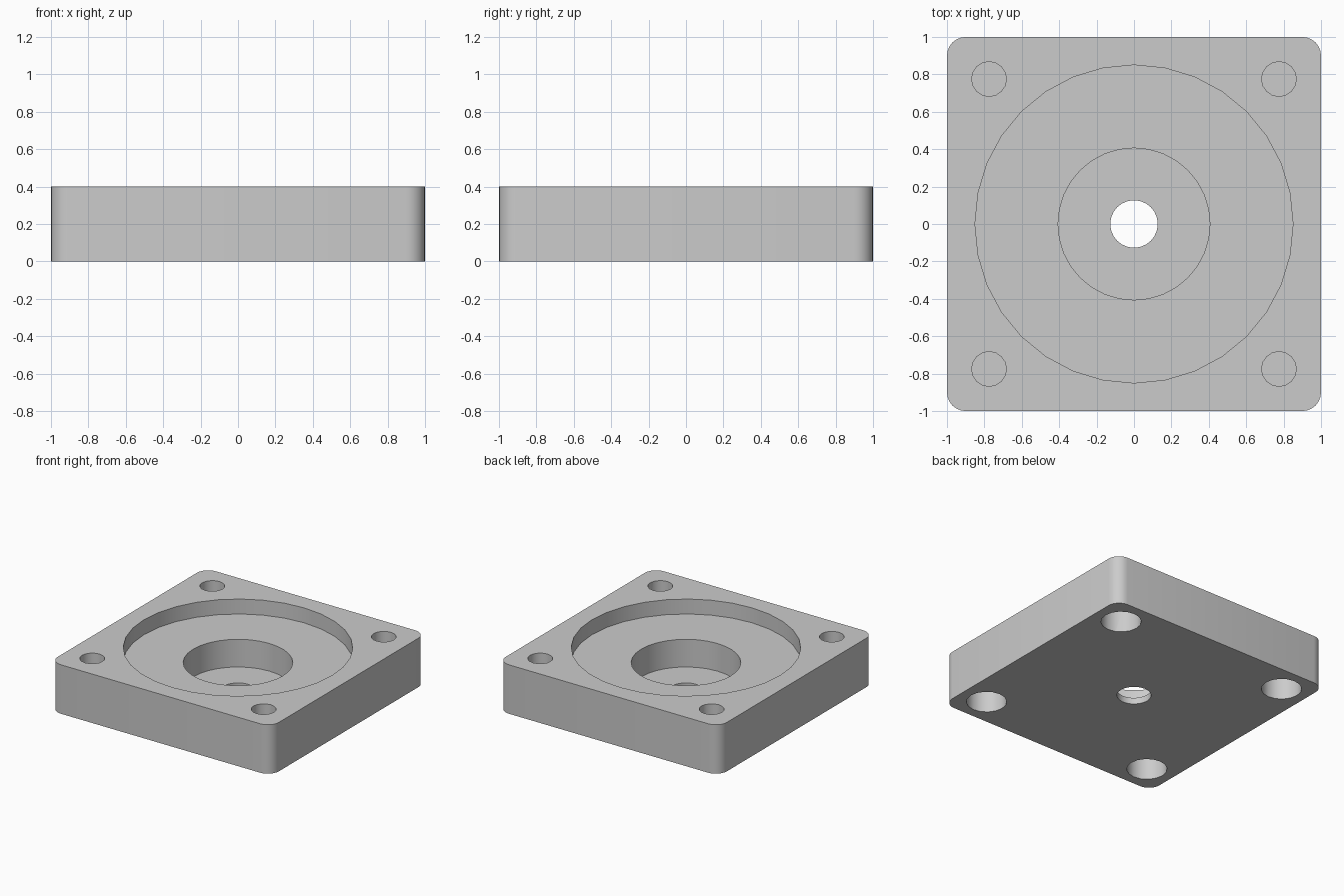
import bpy
import bmesh
from math import radians

cube = bpy.data.objects.get("Cube")
if cube:
    bpy.data.objects.remove(cube, do_unlink=True)

SIDE, HEIGHT, CORNER = 2.0, 0.4, 0.1
HOLE_POS = 0.775

# Single flat grey
grey = bpy.data.materials.new("plain_grey")
grey.use_nodes = True
colour = (0.6, 0.6, 0.6, 1)
grey.diffuse_color = colour
grey.node_tree.nodes["Principled BSDF"].inputs["Base Color"].default_value = colour


# Square plate with rounded vertical corners
def rounded_plate(name):
    bm = bmesh.new()
    bmesh.ops.create_cube(bm, size=1)
    for v in bm.verts:
        v.co = (v.co.x * SIDE, v.co.y * SIDE, (v.co.z + 0.5) * HEIGHT)
    upright = [e for e in bm.edges
               if abs(e.verts[0].co.z - e.verts[1].co.z) > HEIGHT / 2]
    bmesh.ops.bevel(bm, geom=upright, offset=CORNER, segments=6,
                    profile=0.5, affect='EDGES')
    mesh = bpy.data.meshes.new(name)
    bm.to_mesh(mesh)
    bm.free()
    mesh.materials.append(grey)
    obj = bpy.data.objects.new(name, mesh)
    bpy.context.collection.objects.link(obj)
    return obj


# Subtract a round hole running from one height to another
def cut_hole(target, radius, bottom, top, sides, x=0, y=0):
    bpy.ops.mesh.primitive_cylinder_add(
        vertices=sides, radius=radius, depth=top - bottom,
        location=(x, y, (top + bottom) / 2))
    cutter = bpy.context.object
    cutter.name = "hole_cutter"
    cutter.hide_render = True
    cutter.data.materials.append(grey)
    mod = target.modifiers.new("hole", 'BOOLEAN')
    mod.operation = 'DIFFERENCE'
    mod.solver = 'EXACT'
    mod.object = cutter
    bpy.ops.object.select_all(action='DESELECT')
    bpy.context.view_layer.objects.active = target
    target.select_set(True)
    bpy.ops.object.modifier_apply(modifier=mod.name)
    bpy.data.objects.remove(cutter, do_unlink=True)


plate = rounded_plate("mounting_plate")

# Stepped centre: wide shallow pocket, deep bore, through hole
cut_hole(plate, 0.85, 0.278, 0.5, 32)
cut_hole(plate, 0.406, 0.052, 0.5, 32)
cut_hole(plate, 0.127, -0.1, 0.5, 24)

# Corner screw holes above, wider counterbores below, thin web between
for sx in (-1, 1):
    for sy in (-1, 1):
        x, y = sx * HOLE_POS, sy * HOLE_POS
        cut_hole(plate, 0.093, 0.215, 0.5, 16, x, y)
        cut_hole(plate, 0.15, -0.1, 0.2, 16, x, y)

bpy.ops.object.shade_smooth_by_angle(angle=radians(30))
